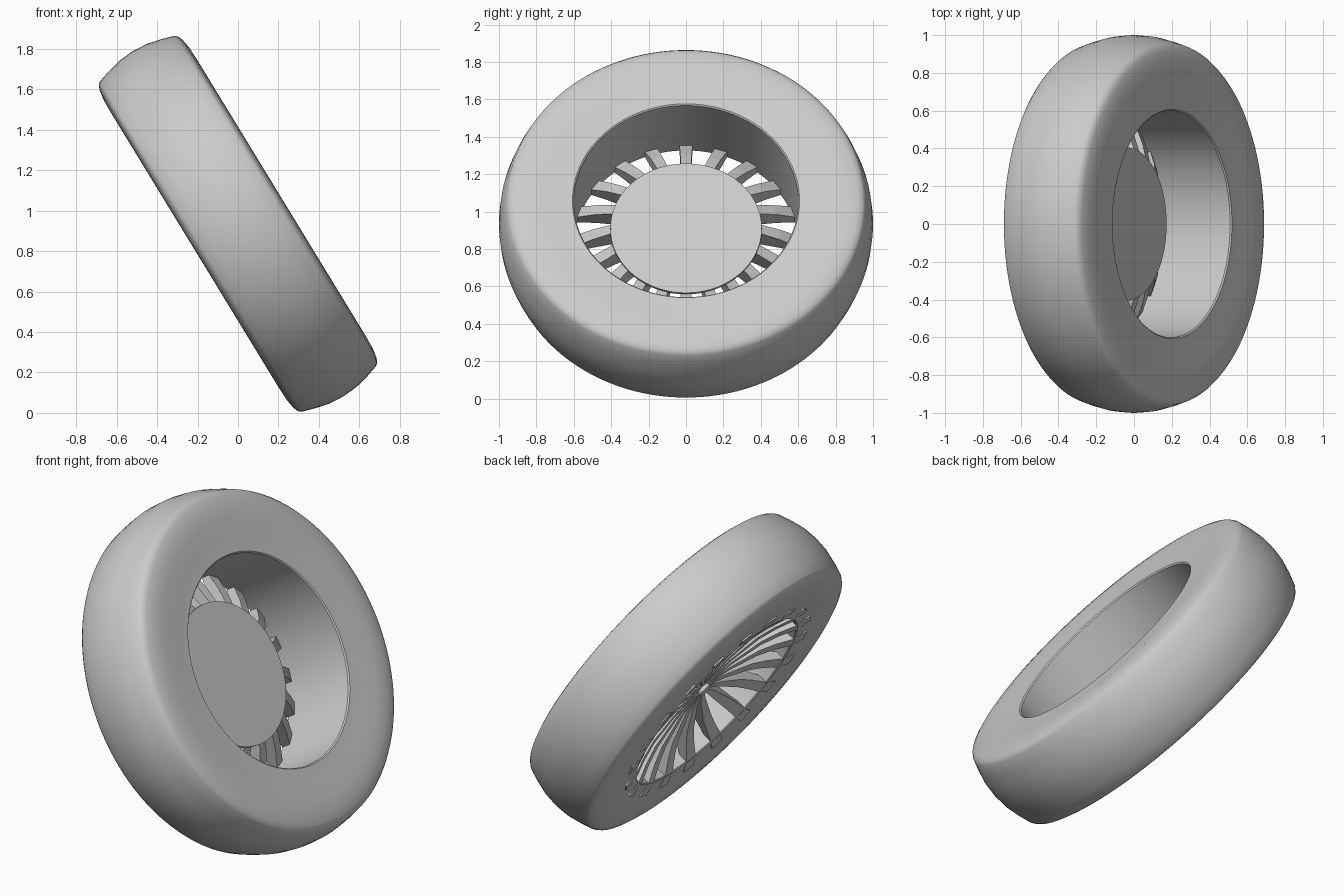
import bpy, bmesh, math
from mathutils import Matrix, Vector

cube = bpy.data.objects.get("Cube")
if cube:
    bpy.data.objects.remove(cube, do_unlink=True)

# Material
grey = bpy.data.materials.new("plain grey")
grey.use_nodes = True
colour = (0.6, 0.6, 0.6, 1)
grey.diffuse_color = colour
grey.node_tree.nodes["Principled BSDF"].inputs["Base Color"].default_value = colour

# Everything is built round local z, then leaned so the axle points right and up
LEAN = Matrix.Translation((0, 0, 0.935)) @ Matrix.Rotation(math.radians(58.6), 4, 'Y')


def finish(name, bm, smooth=None):
    bmesh.ops.recalc_face_normals(bm, faces=bm.faces)
    bm.transform(LEAN)
    mesh = bpy.data.meshes.new(name)
    bm.to_mesh(mesh)
    bm.free()
    mesh.materials.append(grey)
    obj = bpy.data.objects.new(name, mesh)
    bpy.context.collection.objects.link(obj)
    if smooth:
        bpy.ops.object.select_all(action='DESELECT')
        obj.select_set(True)
        bpy.context.view_layer.objects.active = obj
        bpy.ops.object.shade_smooth_by_angle(angle=math.radians(smooth))
    return obj


def lathe(name, profile, steps, smooth):
    """Spin a closed loop of (radius, height) points round the axle."""
    bm = bmesh.new()
    rings = []
    for i in range(steps):
        a = 2 * math.pi * i / steps
        rings.append([bm.verts.new((r * math.cos(a), r * math.sin(a), h)) for r, h in profile])
    n = len(profile)
    for i in range(steps):
        p, q = rings[i], rings[(i + 1) % steps]
        for j in range(n):
            k = (j + 1) % n
            bm.faces.new((p[j], q[j], q[k], p[k]))
    return finish(name, bm, smooth)


# Tyre: one half of the section, mirrored across the middle of the tread
half = [(0.6, 0.23), (0.607, 0.237), (0.7, 0.24), (0.8, 0.25), (0.87, 0.248),
        (0.92, 0.24), (0.945, 0.23), (0.957, 0.215), (0.976, 0.155), (0.994, 0.08)]
section = half + [(1.0, 0)] + [(r, -h) for r, h in reversed(half)]
lathe("tyre", section, 128, 40)


# Recessed hub disc and small axle boss behind it
def cylinder(name, radius, low, high, steps):
    bm = bmesh.new()
    bmesh.ops.create_cone(bm, cap_ends=True, segments=steps, radius1=radius, radius2=radius,
                          depth=high - low, matrix=Matrix.Translation((0, 0, (low + high) / 2)))
    return finish(name, bm, 30)


cylinder("hub_disc", 0.405, -0.06, -0.045, 96)
cylinder("axle_boss", 0.04, -0.15, -0.05, 24)

# Dished spokes: radius, back height, front height, half width
stations = [(0.03, -0.13, -0.07, 0.006), (0.2, -0.135, -0.06, 0.018),
            (0.4, -0.165, -0.055, 0.028), (0.5, -0.195, -0.11, 0.031),
            (0.6, -0.235, -0.18, 0.035), (0.69, -0.248, -0.2, 0.038)]
SPOKES = 20
bm = bmesh.new()
for s in range(SPOKES):
    turn = Matrix.Rotation(2 * math.pi * s / SPOKES, 3, 'Z')
    loops = []
    for r, back, front, w in stations:
        corners = [(r, -w, back), (r, w, back), (r, w, front), (r, -w, front)]
        loops.append([bm.verts.new(turn @ Vector(c)) for c in corners])
    for p, q in zip(loops, loops[1:]):
        for j in range(4):
            k = (j + 1) % 4
            bm.faces.new((p[j], q[j], q[k], p[k]))
    bm.faces.new(loops[0])
    bm.faces.new(loops[-1])
finish("spokes", bm)
